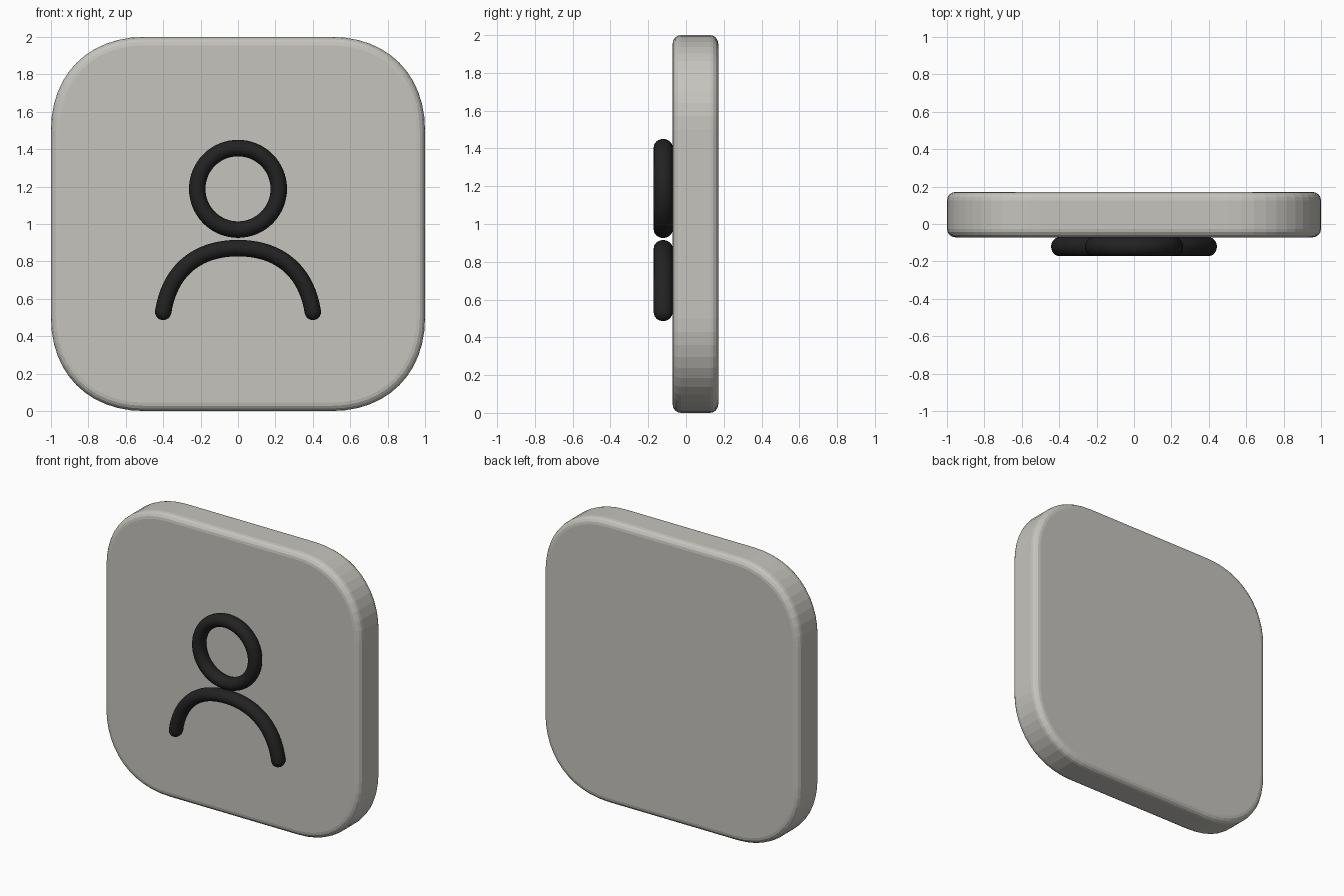
import bpy, bmesh, math
from mathutils import Vector
from mathutils.geometry import interpolate_bezier

default = bpy.data.objects.get("Cube")
if default:
    bpy.data.objects.remove(default)


def material(name, colour, roughness):
    mat = bpy.data.materials.new(name)
    mat.use_nodes = True
    mat.diffuse_color = colour
    bsdf = mat.node_tree.nodes["Principled BSDF"]
    bsdf.inputs["Base Color"].default_value = colour
    bsdf.inputs["Roughness"].default_value = roughness
    return mat


def make_object(name, bm, mat, smooth):
    bmesh.ops.recalc_face_normals(bm, faces=bm.faces)
    for face in bm.faces:
        face.smooth = smooth
    mesh = bpy.data.meshes.new(name)
    bm.to_mesh(mesh)
    bm.free()
    mesh.materials.append(mat)
    obj = bpy.data.objects.new(name, mesh)
    bpy.context.collection.objects.link(obj)
    return obj


def tube(name, path, mat, closed, half_width=0.044, half_depth=0.05, y=-0.121, sides=24):
    """Sweep an oval along a path of (x, z) points, with domed ends if open."""
    count = len(path)
    rings = []
    for i, p in enumerate(path):
        before = path[i - 1] if closed or i > 0 else p
        after = path[(i + 1) % count] if closed or i < count - 1 else p
        rings.append((p, (after - before).normalized(), 1.0))
    if not closed:
        steps = [math.radians(a) for a in (22, 44, 64, 82)]

        def dome(ring, sign):
            p, t, _ = ring
            return [(p + t * sign * half_width * math.sin(a), t, math.cos(a)) for a in steps]

        rings = dome(rings[0], -1)[::-1] + rings + dome(rings[-1], 1)
    bm = bmesh.new()
    loops = []
    for p, t, scale in rings:
        loop = []
        for k in range(sides):
            a = math.tau * k / sides
            q = p + Vector((-t.y, t.x)) * half_width * scale * math.cos(a)
            loop.append(bm.verts.new((q.x, y + half_depth * scale * math.sin(a), q.y)))
        loops.append(loop)
    pairs = list(zip(loops, loops[1:]))
    if closed:
        pairs.append((loops[-1], loops[0]))
    else:
        bm.faces.new(loops[0])
        bm.faces.new(loops[-1])
    for a, b in pairs:
        for k in range(sides):
            n = (k + 1) % sides
            bm.faces.new((a[k], a[n], b[n], b[k]))
    return make_object(name, bm, mat, True)


stone = material("warm_light_grey", (0.56, 0.55, 0.51, 1), 0.5)
black = material("soft_black", (0.016, 0.016, 0.016, 1), 0.5)

# Rounded square tile: one soft corner, turned four times
size, handle = 0.5, 0.6
corner = interpolate_bezier(Vector((1, 1 - size)), Vector((1, 1 - size * (1 - handle))),
                            Vector((1 - size * (1 - handle), 1)), Vector((1 - size, 1)), 13)
bm = bmesh.new()
outline = []
for turn in range(4):
    c, s = (1, 0, -1, 0)[turn], (0, 1, 0, -1)[turn]
    for p in corner:
        outline.append(bm.verts.new((p.x * c - p.y * s, -0.071, 1 + p.x * s + p.y * c)))
front = bm.faces.new(outline)
back = bmesh.ops.extrude_face_region(bm, geom=[front], use_keep_orig=True)
bmesh.ops.translate(bm, vec=(0, 0.242, 0),
                    verts=[g for g in back["geom"] if isinstance(g, bmesh.types.BMVert)])
tile = make_object("tile", bm, stone, False)
bevel = tile.modifiers.new("soft_edge", 'BEVEL')
bevel.width = 0.045
bevel.segments = 4
bevel.limit_method = 'ANGLE'
bevel.angle_limit = math.radians(40)

# Head ring
circle = [Vector((0.218 * math.cos(a), 1.188 + 0.218 * math.sin(a)))
          for a in (math.tau * i / 64 for i in range(64))]
tube("head_ring", circle, black, True)

# Shoulder arch: half a curve, mirrored
half = interpolate_bezier(Vector((-0.4, 0.53)), Vector((-0.365, 0.75)),
                          Vector((-0.22, 0.871)), Vector((0, 0.871)), 25)
arch = list(half) + [Vector((-p.x, p.y)) for p in reversed(half[:-1])]
tube("shoulder_arch", arch, black, False)
